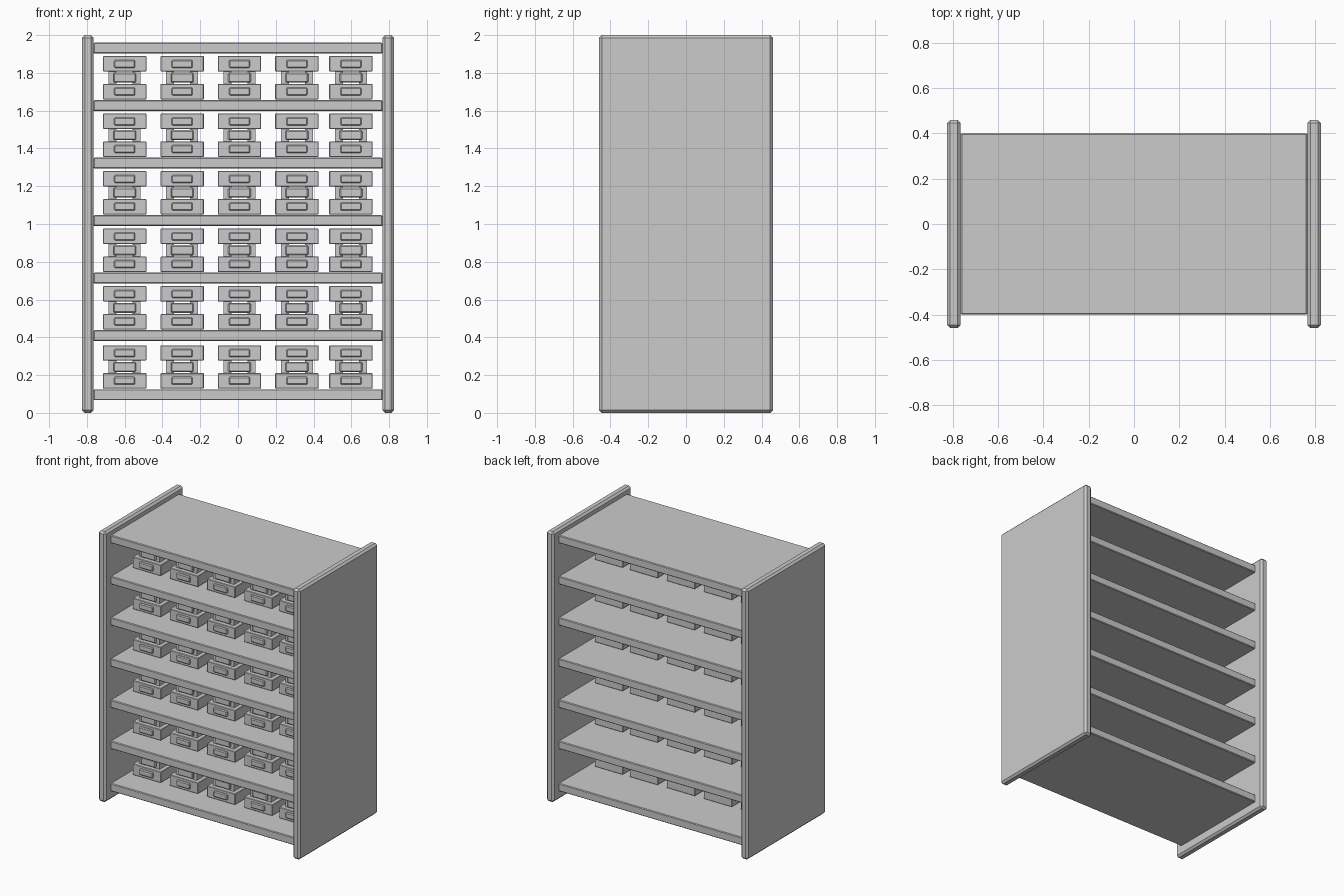
import bpy, bmesh
from mathutils import Matrix

if "Cube" in bpy.data.objects:
    bpy.data.objects.remove(bpy.data.objects["Cube"])


def add_box(bm, x, y, z, bevel=0.0):
    """Add a box given (min, max) ranges, with optional chamfered edges."""
    part = bmesh.new()
    size = [b - a for a, b in (x, y, z)]
    mid = [(a + b) / 2 for a, b in (x, y, z)]
    bmesh.ops.create_cube(part, size=1, matrix=Matrix.Translation(mid) @ Matrix.Diagonal((*size, 1)))
    if bevel:
        bmesh.ops.bevel(part, geom=part.edges[:], offset=bevel, segments=1,
                        affect='EDGES', profile=0.5)
    tmp = bpy.data.meshes.new("tmp")
    part.to_mesh(tmp)
    bm.from_mesh(tmp)
    part.free()
    bpy.data.meshes.remove(tmp)


def make_mesh(name, boxes):
    bm = bmesh.new()
    for b in boxes:
        add_box(bm, *b)
    me = bpy.data.meshes.new(name)
    bm.to_mesh(me)
    bm.free()
    return me


def place(name, mesh, loc=(0, 0, 0)):
    ob = bpy.data.objects.new(name, mesh)
    ob.location = loc
    bpy.context.collection.objects.link(ob)
    return ob


# Side panels
panel = make_mesh("side_panel", [((-0.03, 0.03), (-0.46, 0.46), (0, 2), 0.014)])
for side, x in (("left", -0.795), ("right", 0.795)):
    place("side_panel_" + side, panel, (x, 0, 0))

# Shelves
shelf = make_mesh("shelf", [((-0.765, 0.765), (-0.4, 0.4), (-0.029, 0.029), 0.005)])
shelf_z = [0.096] + [0.409 + 0.3045 * i for i in range(6)]
for i, z in enumerate(shelf_z):
    place(f"shelf_{i + 1}", shelf, (0, 0, z))

# Stored unit: two wide cases joined by posts, with a core block between
F, B = -0.21, 0.05
unit = make_mesh("storage_unit", [
    ((-0.115, 0.115), (F, B), (0, 0.081), 0.003),
    ((-0.115, 0.115), (F, B), (0.148, 0.229), 0.003),
    ((-0.085, -0.042), (F + 0.03, B - 0.03), (0.078, 0.151)),
    ((0.042, 0.085), (F + 0.03, B - 0.03), (0.078, 0.151)),
    ((-0.06, 0.06), (F + 0.015, B - 0.03), (0.088, 0.141), 0.006),
    # front handles
    ((-0.056, 0.056), (F - 0.012, F + 0.02), (0.02, 0.063), 0.006),
    ((-0.056, 0.056), (F - 0.012, F + 0.02), (0.166, 0.209), 0.006),
])
for r, z in enumerate(shelf_z[:-1]):
    for c, x in enumerate((-0.6, -0.296, 0.008, 0.312, 0.598)):
        place(f"storage_unit_{r + 1}_{c + 1}", unit, (x, 0, z + 0.033))
